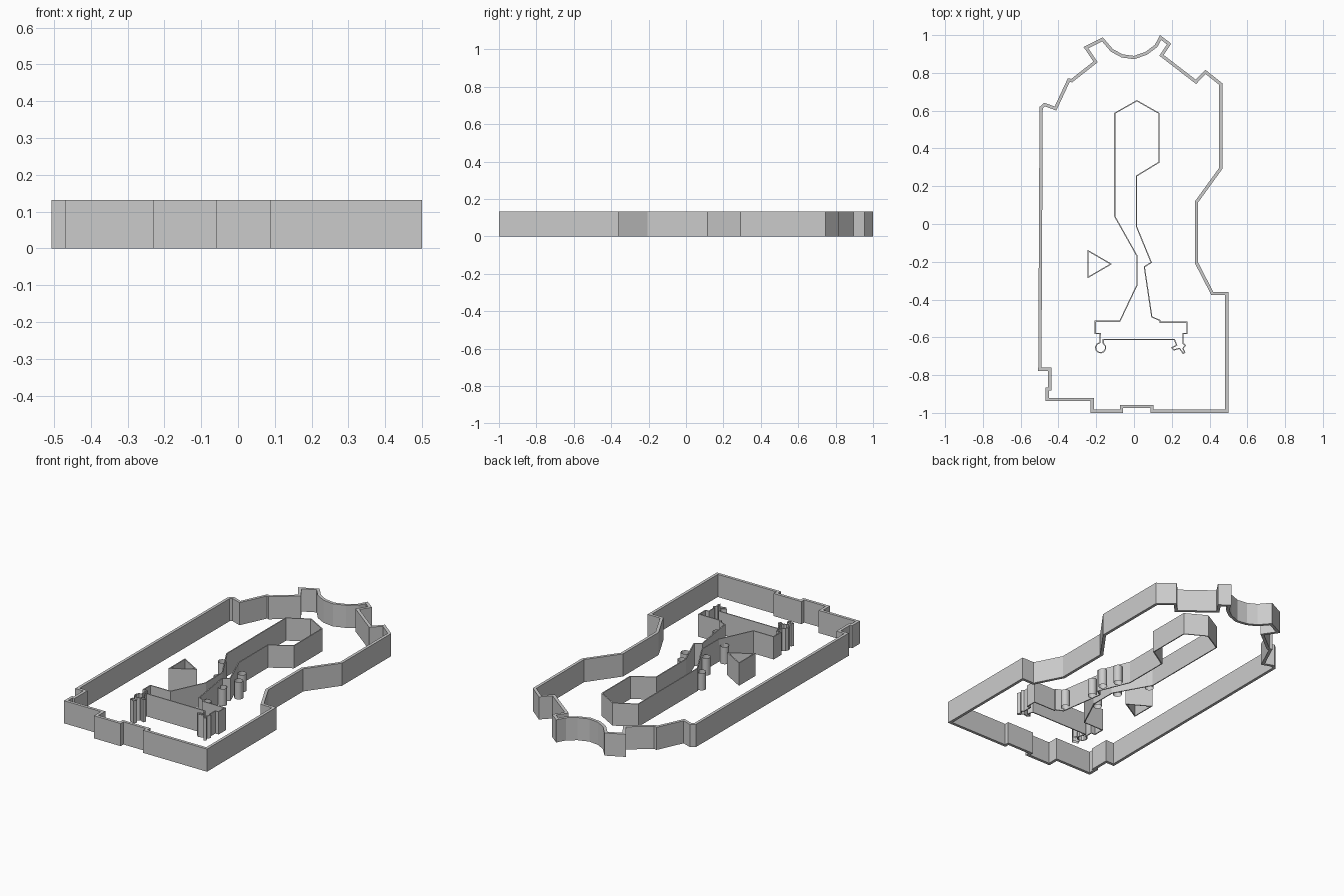
import bpy, bmesh, math
from mathutils import Vector

if "Cube" in bpy.data.objects:
    bpy.data.objects.remove(bpy.data.objects["Cube"])

H = 0.132


def inset(points, t):
    """Mitred inward offset of a closed 2D outline."""
    p = [Vector(q) for q in points]
    n = len(p)
    area = sum(p[i - 1].x * p[i].y - p[i].x * p[i - 1].y for i in range(n))
    s = 1 if area > 0 else -1
    result = []
    for i in range(n):
        a = (p[i] - p[i - 1]).normalized()
        b = (p[(i + 1) % n] - p[i]).normalized()
        na, nb = Vector((-a.y, a.x)) * s, Vector((-b.y, b.x)) * s
        result.append(p[i] + (na + nb) * t / max(0.4, 1 + na.dot(nb)))
    return result


def wall(name, outline, height=H, thickness=0.0):
    """Upright wall along a closed outline, with flat rims if it has thickness."""
    bm = bmesh.new()
    n = len(outline)
    rings = [(outline, 0), (outline, height)]
    if thickness:
        inner = inset(outline, thickness)
        rings += [(inner, height), (inner, 0)]
    loops = [[bm.verts.new((p[0], p[1], z)) for p in pts] for pts, z in rings]
    for k in range(len(loops) if thickness else 1):
        a, b = loops[k], loops[(k + 1) % len(loops)]
        for i in range(n):
            j = (i + 1) % n
            bm.faces.new((a[i], a[j], b[j], b[i]))
    bmesh.ops.recalc_face_normals(bm, faces=bm.faces)
    me = bpy.data.meshes.new(name)
    bm.to_mesh(me)
    bm.free()
    ob = bpy.data.objects.new(name, me)
    bpy.context.collection.objects.link(ob)
    return ob


def arc(cx, cy, r, start, end, steps):
    return [(cx + r * math.cos(math.radians(start + (end - start) * i / steps)),
             cy + r * math.sin(math.radians(start + (end - start) * i / steps)))
            for i in range(steps + 1)]


def rect(cx, cy, w, d, angle):
    c, s = math.cos(math.radians(angle)), math.sin(math.radians(angle))
    return [(cx + x * c - y * s, cy + x * s + y * c)
            for x, y in ((-w/2, -d/2), (w/2, -d/2), (w/2, d/2), (-w/2, d/2))]


# Outer perimeter wall
perimeter = [
    (0.50, -1.0), (0.50, -0.36), (0.42, -0.36), (0.34, -0.205), (0.34, 0.115),
    (0.468, 0.292), (0.468, 0.745), (0.378, 0.817), (0.327, 0.764), (0.157, 0.895),
    (0.197, 0.955), (0.138, 1.0), (0.11, 0.948), (0.062, 0.912), (0.0, 0.89),
    (-0.06, 0.898), (-0.112, 0.926), (-0.165, 0.988), (-0.267, 0.937), (-0.215, 0.86),
    (-0.332, 0.768), (-0.35, 0.772), (-0.42, 0.622), (-0.475, 0.642), (-0.50, 0.62),
    (-0.507, -0.778), (-0.455, -0.778), (-0.455, -0.865), (-0.468, -0.865),
    (-0.468, -0.937), (-0.23, -0.937), (-0.23, -1.0), (-0.058, -1.0),
    (-0.058, -0.974), (0.087, -0.974), (0.087, -1.0)]
wall("perimeter_wall", perimeter, thickness=0.017)

# Inner island: long head, narrow neck, wide base with two clawed corners
right_claw = [(0.262, -0.583), (0.262, -0.63), (0.276, -0.642), (0.262, -0.66),
              (0.272, -0.68), (0.26, -0.69), (0.24, -0.662), (0.21, -0.67),
              (0.195, -0.655), (0.222, -0.64), (0.212, -0.615)]
left_claw = [(-0.16, -0.615)] + arc(-0.177, -0.655, 0.03, 55, -260, 9) + [(-0.182, -0.583)]
island = [
    (-0.105, 0.04), (-0.105, 0.588), (0.015, 0.656), (0.135, 0.588), (0.135, 0.325),
    (0.017, 0.253), (0.017, -0.015), (0.095, -0.205), (0.058, -0.228),
    (0.097, -0.49), (0.14, -0.508), (0.14, -0.517), (0.283, -0.517), (0.283, -0.583),
    *right_claw, *left_claw, (-0.208, -0.583), (-0.208, -0.512), (-0.077, -0.512),
    (0.013, -0.322), (0.013, -0.17)]
wall("inner_island_wall", island, thickness=0.006)

# Triangular pillar
wall("triangle_pillar", [(-0.247, -0.288), (-0.116, -0.212), (-0.247, -0.136)], thickness=0.006)

# Small loose blocks beside the left claw
wall("small_block_a", rect(-0.177, -0.712, 0.036, 0.02, -22))
wall("small_block_b", rect(-0.138, -0.674, 0.022, 0.018, -25))

# Round open posts along the neck
for i, (x, y) in enumerate([(-0.105, 0.005), (-0.017, -0.162), (-0.017, -0.333), (0.067, -0.058),
                            (0.105, -0.143), (0.083, -0.26), (0.115, -0.452)]):
    post = wall(f"round_post_{i + 1}", arc(x, y, 0.024, 0, 345, 23), height=0.1)
    for f in post.data.polygons:
        f.use_smooth = True
